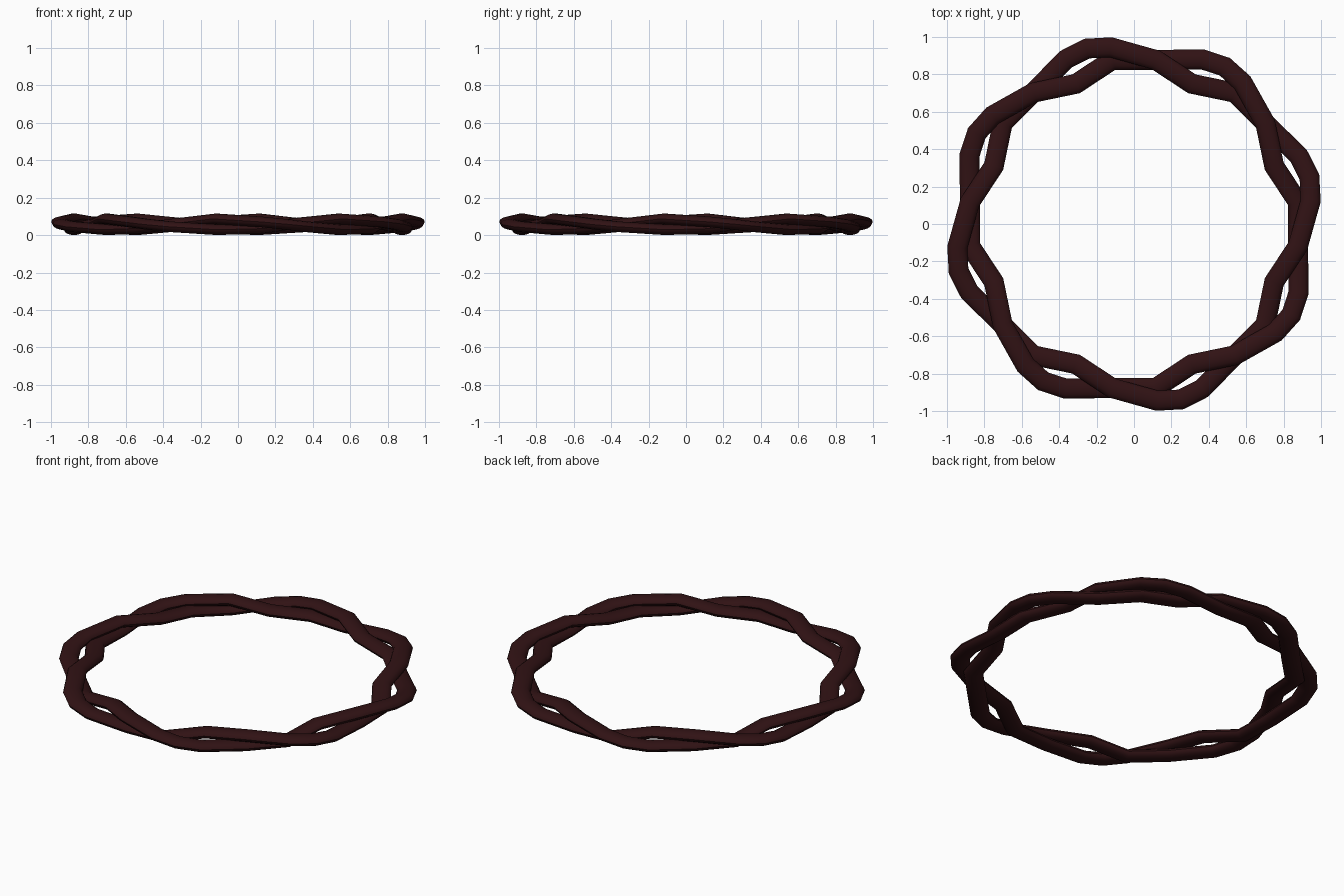
import bpy, bmesh
from math import sin, cos, pi, radians
from mathutils import Vector

if "Cube" in bpy.data.objects:
    bpy.data.objects.remove(bpy.data.objects["Cube"])

# one quarter-turn of a strand: angle, radius, height step
PERIOD = [(97.5, .953, .45), (105, .971, 0), (112.5, .953, -.45), (127.5, .885, -1),
          (142.5, .885, -.8), (157.5, .811, .2), (172.5, .885, 1)]
HALF_W, HALF_H, WEAVE, MID_Z, SIDES = .053, .029, .029, .058, 14

mat = bpy.data.materials.new("dark_brown")
mat.diffuse_color = (.03, .006, .007, 1)
mat.use_nodes = True
mat.node_tree.nodes["Principled BSDF"].inputs["Base Color"].default_value = mat.diffuse_color


def strand(name, turn):
    """Closed flattened tube following the twist path around the ring."""
    pts = []
    for q in range(4):
        for ang, r, h in PERIOD:
            a = radians(ang + 90 * q + turn)
            pts.append(Vector((r * cos(a), r * sin(a), MID_Z + WEAVE * h)))
    n = len(pts)
    bm = bmesh.new()
    rings = []
    for i, p in enumerate(pts):
        d0 = (p - pts[i - 1]).normalized()
        d1 = (pts[(i + 1) % n] - p).normalized()
        t = d0 + d1
        side = Vector((t.y, -t.x, 0)).normalized()
        up = side.cross(t.normalized())
        if up.z < 0:
            up.negate()
        w = HALF_W / max(.8, t.length / 2)      # mitred corner width
        rings.append([bm.verts.new(p + side * w * cos(2 * pi * k / SIDES)
                                   + up * HALF_H * sin(2 * pi * k / SIDES))
                      for k in range(SIDES)])
    for i in range(n):
        a, b = rings[i], rings[(i + 1) % n]
        for k in range(SIDES):
            m = (k + 1) % SIDES
            bm.faces.new((a[k], a[m], b[m], b[k]))
    bmesh.ops.recalc_face_normals(bm, faces=bm.faces)
    me = bpy.data.meshes.new(name)
    bm.to_mesh(me)
    bm.free()
    me.materials.append(mat)
    ob = bpy.data.objects.new(name, me)
    bpy.context.collection.objects.link(ob)
    bpy.ops.object.select_all(action='DESELECT')
    ob.select_set(True)
    bpy.context.view_layer.objects.active = ob
    bpy.ops.object.shade_smooth_by_angle(angle=radians(35))


# two strands twisted round each other
strand("twist_strand_a", 0)
strand("twist_strand_b", 45)
